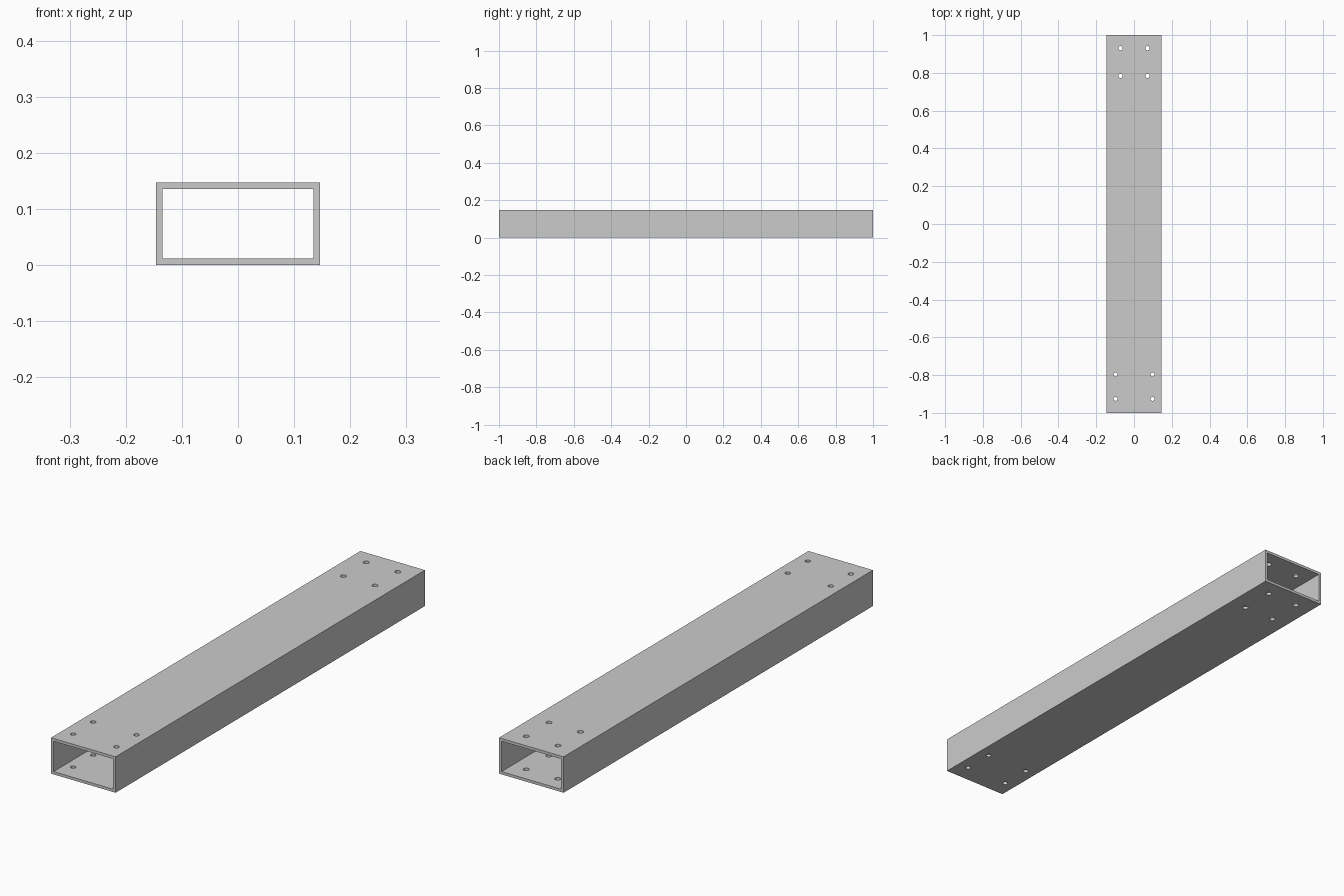
import bpy, bmesh

if "Cube" in bpy.data.objects:
    bpy.data.objects.remove(bpy.data.objects["Cube"])

W, H, L, T = 0.146, 0.147, 1.0, 0.0115   # half width, height, half length, wall


def rect(inset):
    return [(-W + inset, inset), (W - inset, inset),
            (W - inset, H - inset), (-W + inset, H - inset)]


# Rectangular hollow tube: frame profile at the front, extruded to the back
bm = bmesh.new()
outer = [bm.verts.new((x, -L, z)) for x, z in rect(0)]
inner = [bm.verts.new((x, -L, z)) for x, z in rect(T)]
frame = []
for i in range(4):
    j = (i + 1) % 4
    frame.append(bm.faces.new((outer[i], outer[j], inner[j], inner[i])))
ext = bmesh.ops.extrude_face_region(bm, geom=frame, use_keep_orig=True)
moved = [v for v in ext["geom"] if isinstance(v, bmesh.types.BMVert)]
bmesh.ops.translate(bm, verts=moved, vec=(0, 2 * L, 0))
bmesh.ops.recalc_face_normals(bm, faces=bm.faces)
mesh = bpy.data.meshes.new("box_beam")
bm.to_mesh(mesh)
bm.free()
beam = bpy.data.objects.new("box_beam", mesh)
bpy.context.collection.objects.link(beam)

# Bolt holes through top and bottom walls: (half spacing, y, radius)
bm = bmesh.new()
for hx, y, r in [(0.0715, 0.931, 0.0115), (0.0715, 0.784, 0.0115),
                 (0.098, -0.797, 0.0105), (0.098, -0.926, 0.0105)]:
    for s in (-1, 1):
        c = bmesh.ops.create_cone(bm, cap_ends=True, segments=24,
                                  radius1=r, radius2=r, depth=0.4)
        bmesh.ops.translate(bm, verts=c["verts"], vec=(s * hx, y, H / 2))
mesh = bpy.data.meshes.new("bolt_hole_cutter")
bm.to_mesh(mesh)
bm.free()
cutter = bpy.data.objects.new("bolt_hole_cutter", mesh)
bpy.context.collection.objects.link(cutter)
cutter.hide_render = True
cutter.display_type = 'WIRE'

cut = beam.modifiers.new("bolt_holes", 'BOOLEAN')
cut.operation = 'DIFFERENCE'
cut.solver = 'EXACT'
cut.object = cutter
